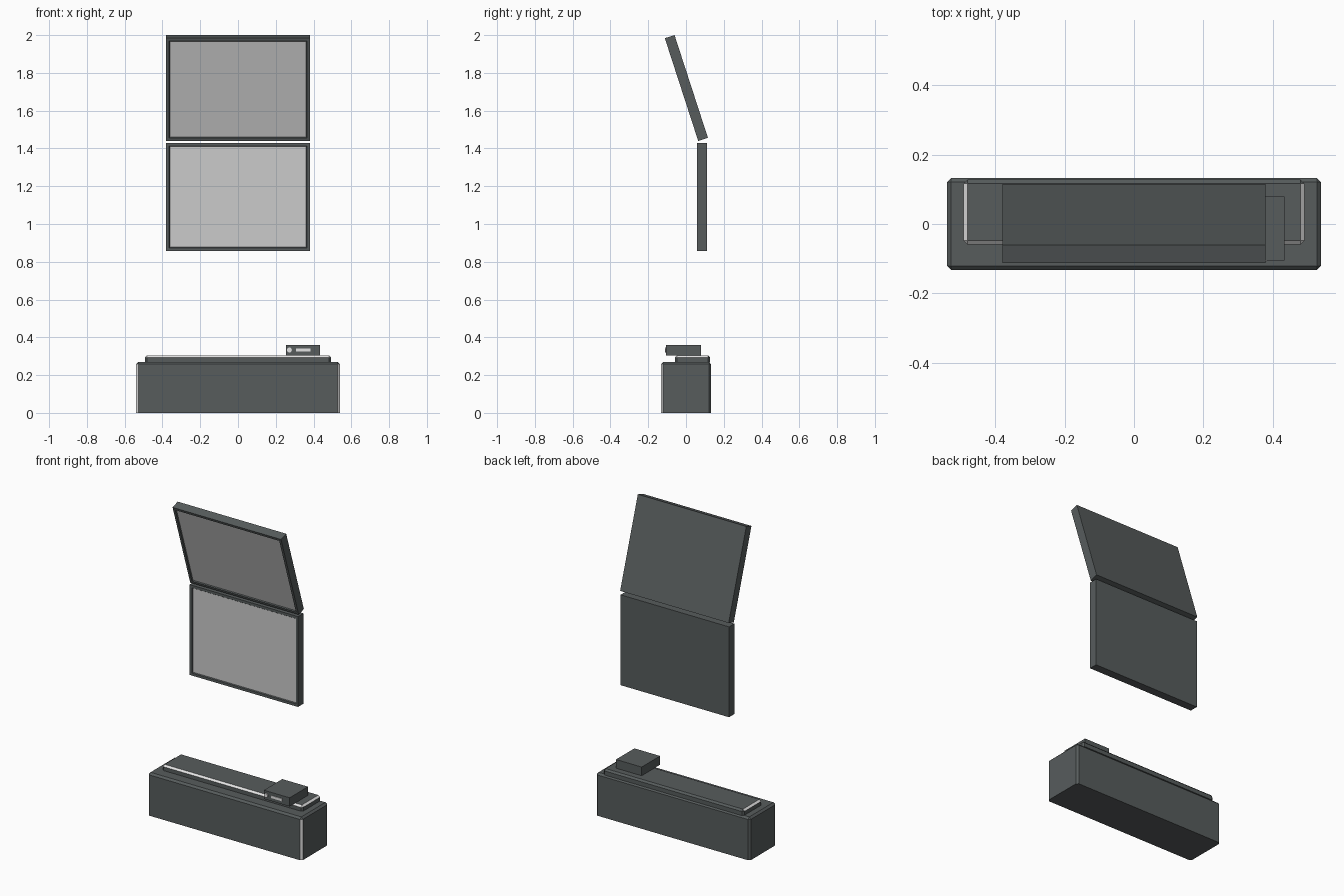
import bpy, bmesh, math
from mathutils import Matrix, Vector

if "Cube" in bpy.data.objects:
    bpy.data.objects.remove(bpy.data.objects["Cube"])


def material(name, rgb):
    m = bpy.data.materials.new(name)
    m.diffuse_color = (*rgb, 1)
    m.use_nodes = True
    m.node_tree.nodes["Principled BSDF"].inputs["Base Color"].default_value = m.diffuse_color
    return m


DARK = material("dark_grey", (0.095, 0.107, 0.108))
SCREEN = material("screen_grey", (0.60, 0.60, 0.60))
LIGHT = material("light_trim", (0.78, 0.78, 0.78))


def box_mesh(lo, hi):
    lo, hi = Vector(lo), Vector(hi)
    bm = bmesh.new()
    bmesh.ops.create_cube(bm, size=1)
    bmesh.ops.scale(bm, vec=hi - lo, verts=bm.verts)
    bmesh.ops.translate(bm, vec=(lo + hi) / 2, verts=bm.verts)
    return bm


def chamfer(bm, width):
    # bevel every edge except the bottom rim
    low = min(v.co.z for v in bm.verts)
    edges = [e for e in bm.edges if max(v.co.z for v in e.verts) > low + 1e-4]
    bmesh.ops.bevel(bm, geom=edges, offset=width, segments=1, affect='EDGES', profile=0.5)
    bm.normal_update()


def finish(bm, name, mats):
    me = bpy.data.meshes.new(name)
    bm.to_mesh(me)
    bm.free()
    for m in mats:
        me.materials.append(m)
    ob = bpy.data.objects.new(name, me)
    bpy.context.collection.objects.link(ob)
    return ob


# Base cabinet with light strips on the two front corner chamfers
bm = box_mesh((-0.54, -0.133, 0), (0.54, 0.133, 0.27))
chamfer(bm, 0.012)
for f in bm.faces:
    n = f.normal
    if abs(n.x) > 0.5 and n.y < -0.5 and abs(n.z) < 0.3:
        f.material_index = 1
finish(bm, "base_cabinet", [DARK, LIGHT])

# Raised deck with a light strip along the front and side top chamfers
bm = box_mesh((-0.492, -0.059, 0.268), (0.492, 0.128, 0.305))
chamfer(bm, 0.011)
for f in bm.faces:
    n = f.normal
    if 0.3 < n.z < 0.9 and n.y < 0.3:
        f.material_index = 1
finish(bm, "raised_deck", [DARK, LIGHT])

# Small control box with a dial and a display bar on its front
finish(box_mesh((0.255, -0.105, 0.305), (0.435, 0.079, 0.36)), "control_box", [DARK])
finish(box_mesh((0.308, -0.108, 0.325), (0.384, -0.104, 0.341)), "display_bar", [LIGHT])
bm = bmesh.new()
bmesh.ops.create_cone(bm, cap_ends=True, segments=16, radius1=0.013, radius2=0.013, depth=0.008,
                      matrix=Matrix.Translation((0.272, -0.108, 0.333)) @ Matrix.Rotation(math.pi / 2, 4, 'X'))
finish(bm, "dial", [LIGHT])


# Two framed screens, the upper one tilted forward
def framed_screen(name, y, z, tilt):
    bm = box_mesh((-0.38, -0.027, -0.286), (0.38, 0.027, 0.286))
    bm.normal_update()
    front = [f for f in bm.faces if f.normal.y < -0.9]
    bmesh.ops.inset_region(bm, faces=front, thickness=0.016, use_even_offset=True)
    bmesh.ops.inset_region(bm, faces=front, thickness=0.004, depth=-0.006, use_even_offset=True)
    front[0].material_index = 1
    ob = finish(bm, name, [DARK, SCREEN])
    ob.location = (0, y, z)
    ob.rotation_euler.x = math.radians(tilt)


framed_screen("lower_screen", 0.085, 1.144, 0)
framed_screen("upper_screen", 0.002, 1.72, 18)
